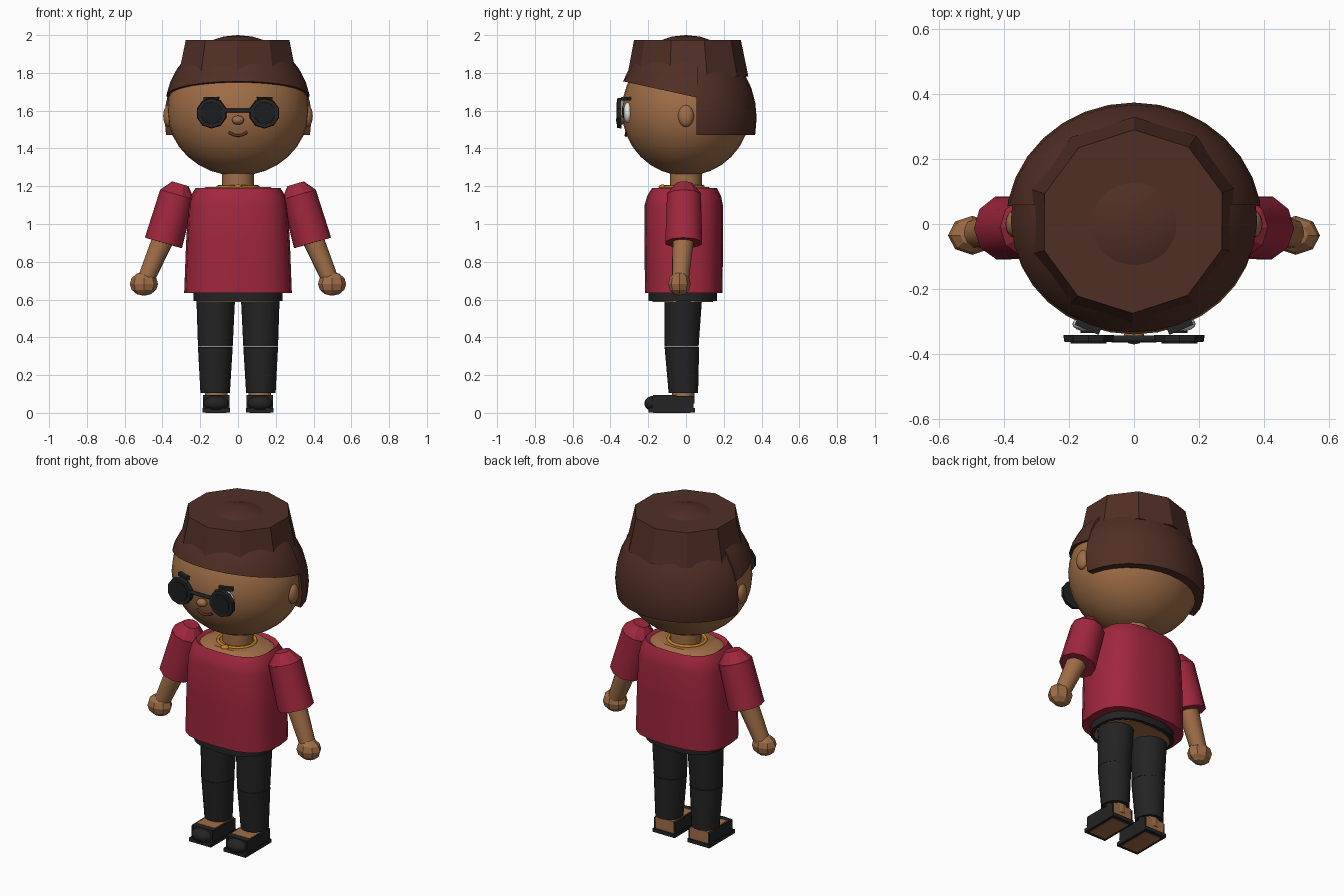
import bpy, bmesh, math
from mathutils import Matrix, Vector

cube = bpy.data.objects.get("Cube")
if cube:
    bpy.data.objects.remove(cube)


def material(name, rgb):
    m = bpy.data.materials.new(name)
    m.use_nodes = True
    m.diffuse_color = (*rgb, 1)
    m.node_tree.nodes["Principled BSDF"].inputs["Base Color"].default_value = (*rgb, 1)
    return m


SKIN = material("skin", (0.35, 0.155, 0.062))
SHIRT = material("crimson cloth", (0.35, 0.02, 0.046))
HAIR = material("dark brown hair", (0.08, 0.028, 0.018))
BLACK = material("black cloth", (0.017, 0.017, 0.017))
LENS = material("dark glass", (0.011, 0.013, 0.015))
GOLD = material("gold", (0.6, 0.24, 0.01))
WHITE = material("eye white", (0.8, 0.8, 0.8))
LIP = material("lip brown", (0.11, 0.035, 0.02))


def finish(bm, name, mat, angle=40):
    bmesh.ops.recalc_face_normals(bm, faces=bm.faces)
    mesh = bpy.data.meshes.new(name)
    bm.to_mesh(mesh)
    bm.free()
    mesh.materials.append(mat)
    ob = bpy.data.objects.new(name, mesh)
    bpy.context.collection.objects.link(ob)
    if angle:
        bpy.ops.object.select_all(action="DESELECT")
        ob.select_set(True)
        bpy.context.view_layer.objects.active = ob
        bpy.ops.object.shade_smooth_by_angle(angle=math.radians(angle))
    return ob


def ball(name, mat, centre, radii, seg=32, rings=16, angle=60, cuts=()):
    """Ellipsoid; each cut (point, normal) removes the side the normal points to."""
    bm = bmesh.new()
    bmesh.ops.create_uvsphere(bm, u_segments=seg, v_segments=rings, radius=1,
                              matrix=Matrix.Translation(centre) @ Matrix.Diagonal((*radii, 1)))
    for point, normal in cuts:
        cut = bmesh.ops.bisect_plane(bm, geom=bm.verts[:] + bm.edges[:] + bm.faces[:],
                                     plane_co=point, plane_no=normal, clear_outer=True)
        rim = [e for e in cut["geom_cut"] if isinstance(e, bmesh.types.BMEdge)]
        bmesh.ops.holes_fill(bm, edges=rim)
    return finish(bm, name, mat, angle)


def rod(name, mat, start, end, r1, r2, seg=12, angle=50):
    """Tapered cylinder between two points."""
    a, b = Vector(start), Vector(end)
    turn = (b - a).to_track_quat("Z", "Y").to_matrix().to_4x4()
    bm = bmesh.new()
    bmesh.ops.create_cone(bm, cap_ends=True, segments=seg, radius1=r1, radius2=r2,
                          depth=(b - a).length,
                          matrix=Matrix.Translation((a + b) / 2) @ turn)
    return finish(bm, name, mat, angle)


def box(name, mat, centre, size, spin=0):
    bm = bmesh.new()
    bmesh.ops.create_cube(bm, size=1, matrix=Matrix.Translation(centre)
                          @ Matrix.Rotation(spin, 4, "Z") @ Matrix.Diagonal((*size, 1)))
    return finish(bm, name, mat, 0)


def loft(name, mat, rings, seg=24, power=2.0, angle=35):
    """Stacked superellipse sections given as (z, half width, half depth, x, y)."""
    bm = bmesh.new()

    def bend(v):
        return math.copysign(abs(v) ** (2 / power), v)

    loops = []
    for z, rx, ry, x, y in rings:
        turn = [2 * math.pi * i / seg for i in range(seg)]
        loops.append([bm.verts.new((x + rx * bend(math.cos(t)),
                                    y + ry * bend(math.sin(t)), z)) for t in turn])
    for low, high in zip(loops, loops[1:]):
        for i in range(seg):
            j = (i + 1) % seg
            bm.faces.new((low[i], low[j], high[j], high[i]))
    bm.faces.new(loops[0][::-1])
    bm.faces.new(loops[-1])
    return finish(bm, name, mat, angle)


def wire(name, mat, points, radius, cyclic=False):
    """Round wire along a path, turned into a mesh."""
    curve = bpy.data.curves.new(name, "CURVE")
    curve.dimensions = "3D"
    curve.bevel_depth = radius
    curve.bevel_resolution = 2
    curve.use_fill_caps = True
    spline = curve.splines.new("POLY")
    spline.points.add(len(points) - 1)
    spline.use_cyclic_u = cyclic
    for p, co in zip(spline.points, points):
        p.co = (*co, 1)
    curve.materials.append(mat)
    ob = bpy.data.objects.new(name, curve)
    bpy.context.collection.objects.link(ob)


# Head and face
ball("head", SKIN, (0, 0, 1.6), (0.375, 0.34, 0.345))
ball("nose", SKIN, (0, -0.345, 1.55), (0.032, 0.026, 0.024), 12, 8)
smile = [x / 100 for x in range(-5, 6)]
wire("mouth", LIP, [(x, -0.318 + x * x, 1.468 + 8 * x * x) for x in smile], 0.007)

# Hair: back shell, front fringe and ten-sided crown
ball("back_hair", HAIR, (0, 0, 1.56), (0.395, 0.374, 0.42),
     cuts=[((0, 0, 1.47), (0, 0, -1)), ((0, 0.055, 0), (0, -1, 0))])
ball("fringe", HAIR, (0, 0, 1.6), (0.388, 0.362, 0.4),
     cuts=[((0, -0.34, 1.757), (0, -0.22, -1)), ((0, 0.06, 0), (0, 1, 0))])
ball("crown_dome", HAIR, (0, 0, 1.6), (0.39, 0.375, 0.4),
     cuts=[((0, 0, 1.9), (0, 0, -1))])
crown = loft("hair_crown", HAIR, [(1.78, 0.33, 0.32, 0, 0.01), (1.975, 0.288, 0.282, 0, 0.008)],
             seg=10, angle=20)
crown.data.transform(Matrix.Rotation(math.radians(18), 4, "Z"))

# Neck, necklace and torso
rod("neck", SKIN, (0, 0, 1.15), (0, 0, 1.3), 0.085, 0.085, 16)
circle = [2 * math.pi * i / 24 for i in range(24)]
wire("necklace", GOLD, [(0.105 * math.cos(t), 0.1 * math.sin(t) - 0.01, 1.197) for t in circle],
     0.009, True)
ball("pendant", GOLD, (0, -0.125, 1.197), (0.025, 0.02, 0.012), 10, 6)
loft("body", SKIN, [(0.6, 0.22, 0.165, 0, -0.015), (1.17, 0.22, 0.16, 0, -0.01),
                    (1.196, 0.17, 0.13, 0, -0.01)], power=2.5)
loft("shirt", SHIRT, [(0.635, 0.285, 0.205, 0, -0.012), (0.9, 0.275, 0.208, 0, -0.012),
                      (1.1, 0.262, 0.207, 0, -0.012), (1.15, 0.25, 0.195, 0, -0.01),
                      (1.19, 0.225, 0.172, 0, -0.008), (1.175, 0.205, 0.152, 0, -0.008)],
     seg=20, power=2.8)
loft("waistband", BLACK, [(0.592, 0.235, 0.182, 0, -0.017), (0.65, 0.235, 0.182, 0, -0.017)],
     power=2.5)
loft("hips", SKIN, [(0.588, 0.215, 0.16, 0, -0.017), (0.6, 0.215, 0.16, 0, -0.017)], power=2.5)

for s, side in ((-1, "right"), (1, "left")):
    # Ear, eye and brow
    ball(side + "_ear", SKIN, (s * 0.368, 0, 1.572), (0.028, 0.042, 0.058), 16, 10)
    ball(side + "_eye", WHITE, (s * 0.14, -0.308, 1.59), (0.05, 0.024, 0.055), 16, 10)
    rod(side + "_pupil", BLACK, (s * 0.14, -0.325, 1.59), (s * 0.14, -0.336, 1.59), 0.025, 0.025)
    box(side + "_brow", BLACK, (s * 0.14, -0.312, 1.663), (0.08, 0.03, 0.02), s * 0.4)

    # Spectacle rim and lens
    rod(side + "_rim", BLACK, (s * 0.14, -0.342, 1.587), (s * 0.14, -0.364, 1.587),
        0.082, 0.078, 10, 30)
    rod(side + "_lens", LENS, (s * 0.14, -0.36, 1.587), (s * 0.14, -0.368, 1.587),
        0.06, 0.058, 10, 30)

    # Sleeve with a domed shoulder, forearm and hand
    top, hem = (s * 0.322, -0.01, 1.155), (s * 0.395, -0.012, 0.9)
    rod(side + "_sleeve", SHIRT, top, hem, 0.094, 0.102, 10, 40)
    rod(side + "_shoulder", SHIRT, top, (s * 0.305, -0.01, 1.213), 0.094, 0.045, 10, 20)
    rod(side + "_arm", SKIN, (s * 0.38, -0.012, 0.96), (s * 0.49, -0.03, 0.7), 0.06, 0.045)
    ball(side + "_hand", SKIN, (s * 0.498, -0.035, 0.683), (0.075, 0.06, 0.063), 8, 6, 0)

    # Trouser leg in two pieces
    loft(side + "_thigh", BLACK, [(0.352, 0.092, 0.092, s * 0.12, -0.023),
                                  (0.6, 0.102, 0.102, s * 0.118, -0.015)], seg=14)
    loft(side + "_shin", BLACK, [(0.105, 0.078, 0.08, s * 0.121, -0.014),
                                 (0.35, 0.092, 0.094, s * 0.12, -0.022)], seg=14)

    # Open-heeled shoe around a bare foot
    x = s * 0.116
    rod(side + "_ankle", SKIN, (x, -0.015, 0.05), (x, -0.015, 0.12), 0.06, 0.06)
    box(side + "_heel", SKIN, (x, -0.05, 0.055), (0.12, 0.18, 0.08))
    box(side + "_sole", BLACK, (x, -0.075, 0.014), (0.146, 0.245, 0.022))
    box(side + "_sole_plate", SKIN, (x, -0.075, 0.004), (0.11, 0.2, 0.008))
    for edge in (-1, 1):
        box(side + "_shoe_wall", BLACK, (x + edge * 0.064, -0.07, 0.05), (0.012, 0.22, 0.08))
    box(side + "_shoe_upper", BLACK, (x, -0.115, 0.054), (0.14, 0.12, 0.08))
    ball(side + "_toe", BLACK, (x, -0.165, 0.05), (0.07, 0.056, 0.042), 12, 8)

# Spectacle bridge
rod("bridge", BLACK, (-0.07, -0.354, 1.6), (0.07, -0.354, 1.6), 0.011, 0.011, 8)
